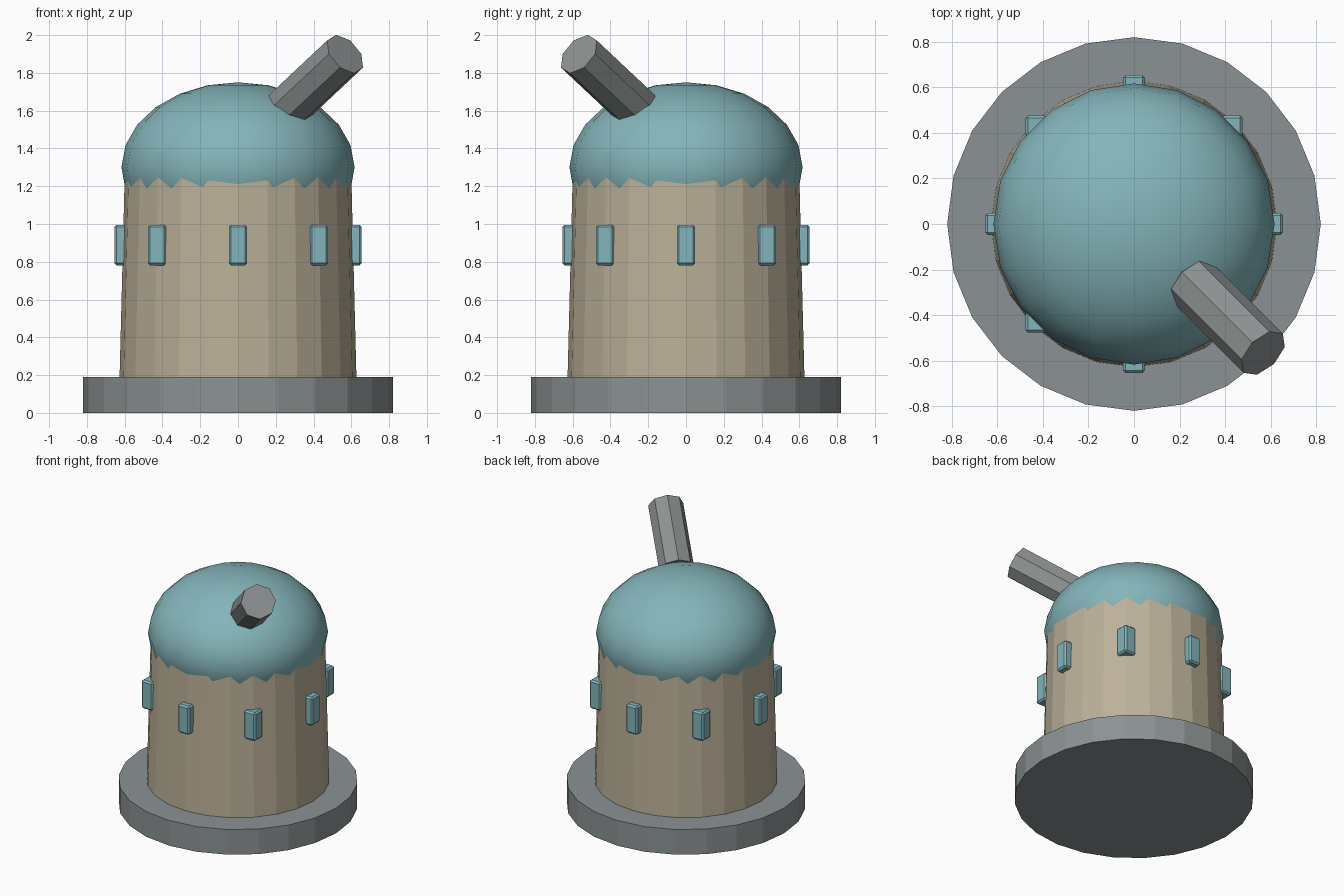
import bpy, math
from mathutils import Vector

if "Cube" in bpy.data.objects:
    bpy.data.objects.remove(bpy.data.objects["Cube"])


def material(name, rgb):
    m = bpy.data.materials.new(name)
    m.diffuse_color = (*rgb, 1)
    m.use_nodes = True
    m.node_tree.nodes["Principled BSDF"].inputs["Base Color"].default_value = m.diffuse_color
    return m


STONE = material("sand stone", (0.50, 0.44, 0.32))
TEAL = material("teal", (0.23, 0.46, 0.49))
GREY = material("slate grey", (0.26, 0.29, 0.295))
METAL = material("gun metal", (0.27, 0.285, 0.29))


def finish(name, mat):
    ob = bpy.context.object
    ob.name = name
    ob.data.materials.append(mat)
    return ob


def drum(name, mat, sides, r_bottom, r_top, z0, z1):
    bpy.ops.mesh.primitive_cone_add(vertices=sides, radius1=r_bottom, radius2=r_top,
                                    depth=z1 - z0, location=(0, 0, (z0 + z1) / 2))
    return finish(name, mat)


# Round base slab and tapered tower wall
drum("base", GREY, 24, 0.82, 0.82, 0, 0.19)
drum("tower", STONE, 24, 0.627, 0.60, 0.19, 1.25)

# Flattened smooth dome
bpy.ops.mesh.primitive_uv_sphere_add(segments=20, ring_count=12, radius=1, location=(0, 0, 1.30))
dome = finish("dome", TEAL)
dome.scale = (0.617, 0.617, 0.45)
bpy.ops.object.shade_smooth()

# Eight axis-aligned window blocks around the wall
for i in range(8):
    a = i * math.pi / 4
    bpy.ops.mesh.primitive_cube_add(size=1, location=(0.606 * math.cos(a), 0.606 * math.sin(a), 0.888))
    window = finish(f"window_{i + 1}", TEAL)
    window.scale = (0.097, 0.097, 0.215)
    bpy.ops.object.transform_apply(location=False, rotation=False, scale=True)
    bevel = window.modifiers.new("bevel", "BEVEL")
    bevel.width = 0.012
    bevel.segments = 1

# Eight-sided gun barrel pointing up and out of the dome
start, end = Vector((0.258, -0.258, 1.61)), Vector((0.567, -0.567, 1.90))
axis = end - start
tilt = math.acos(axis.normalized().z)
bpy.ops.mesh.primitive_cylinder_add(vertices=8, radius=0.122, depth=axis.length,
                                    location=(start + end) / 2,
                                    rotation=(tilt, 0, math.pi / 4))
finish("barrel", METAL)
